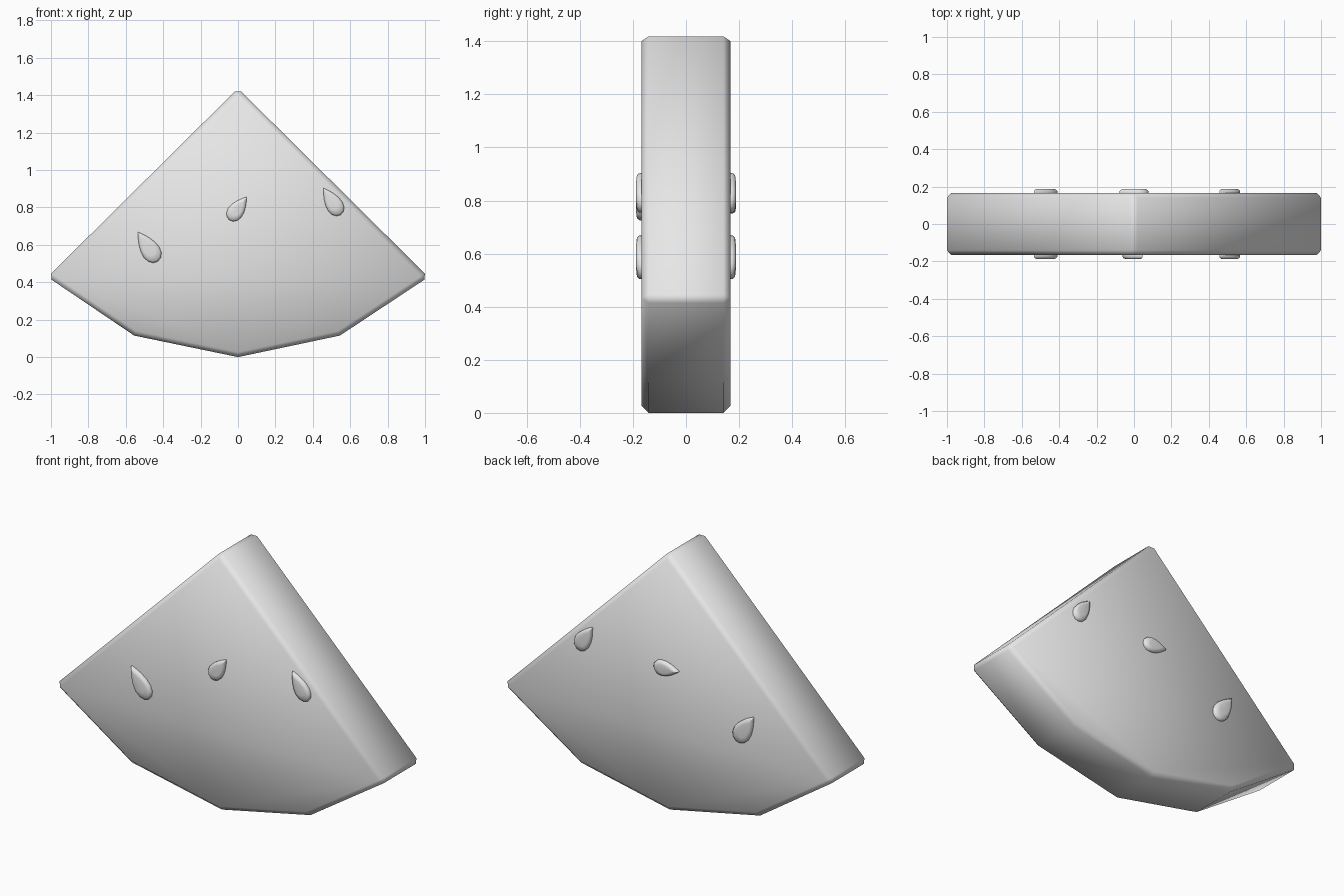
import bpy, bmesh, math
from mathutils import Vector

cube = bpy.data.objects.get("Cube")
if cube:
    bpy.data.objects.remove(cube)

grey = bpy.data.materials.new("plain_grey")
grey.use_nodes = True
grey.diffuse_color = (0.8, 0.8, 0.8, 1)
grey.node_tree.nodes["Principled BSDF"].inputs["Base Color"].default_value = (0.8, 0.8, 0.8, 1)

HALF = 0.167  # half thickness of the slice


def loft(name, rings):
    """Solid from matching rings of points, capped at both ends."""
    bm = bmesh.new()
    loops = [[bm.verts.new(p) for p in ring] for ring in rings]
    n = len(loops[0])
    for a, b in zip(loops, loops[1:]):
        for i in range(n):
            j = (i + 1) % n
            bm.faces.new((a[i], a[j], b[j], b[i]))
    bm.faces.new(loops[0])
    bm.faces.new(loops[-1])
    bmesh.ops.recalc_face_normals(bm, faces=bm.faces[:])
    for f in bm.faces:
        f.smooth = True
    mesh = bpy.data.meshes.new(name)
    bm.to_mesh(mesh)
    bm.free()
    mesh.materials.append(grey)
    obj = bpy.data.objects.new(name, mesh)
    bpy.context.collection.objects.link(obj)
    return obj


# Wedge-shaped slice with chamfered rims and a faceted rind
outline = [(0, 1.437), (-1.018, 0.428), (-0.555, 0.115), (0, 0.0),
           (0.545, 0.115), (1.018, 0.428)]
slice_body = loft("fruit_slice", [[(x, y, z) for x, z in outline] for y in (-HALF, HALF)])
bevel = slice_body.modifiers.new("rim_chamfer", "BEVEL")
bevel.width = 0.026
bevel.segments = 1
bevel.limit_method = "ANGLE"
bevel.angle_limit = math.radians(30)


# Teardrop seeds, tapered towards a slightly domed top
def seed(name, side, centre, tip_dir, length, width):
    along = Vector((tip_dir[0], 0, tip_dir[1])).normalized()
    across = Vector((-along.z, 0, along.x))
    rings = []
    for scale, height in ((1, -0.02), (1, 0.008), (0.88, 0.018), (0.55, 0.021)):
        mid = Vector((centre[0], side * (HALF + height), centre[1]))
        ring = []
        for i in range(16):
            t = math.tau * i / 16
            u = math.cos(t) * length / 2
            v = math.sin(t) * math.sin(t / 2) * width / 1.54
            ring.append(mid + scale * (along * u + across * v))
        rings.append(ring)
    return loft(name, rings)


for label, side, middle_tip in (("front", -1, (0.6, 0.8)), ("back", 1, (-1, 0.05))):
    seed(label + "_seed_right", side, (-0.482, 0.59), (-0.56, 0.83), 0.19, 0.1)
    seed(label + "_seed_middle", side, (0, 0.795), middle_tip, 0.155, 0.085)
    seed(label + "_seed_left", side, (0.503, 0.832), (-0.54, 0.84), 0.17, 0.09)
